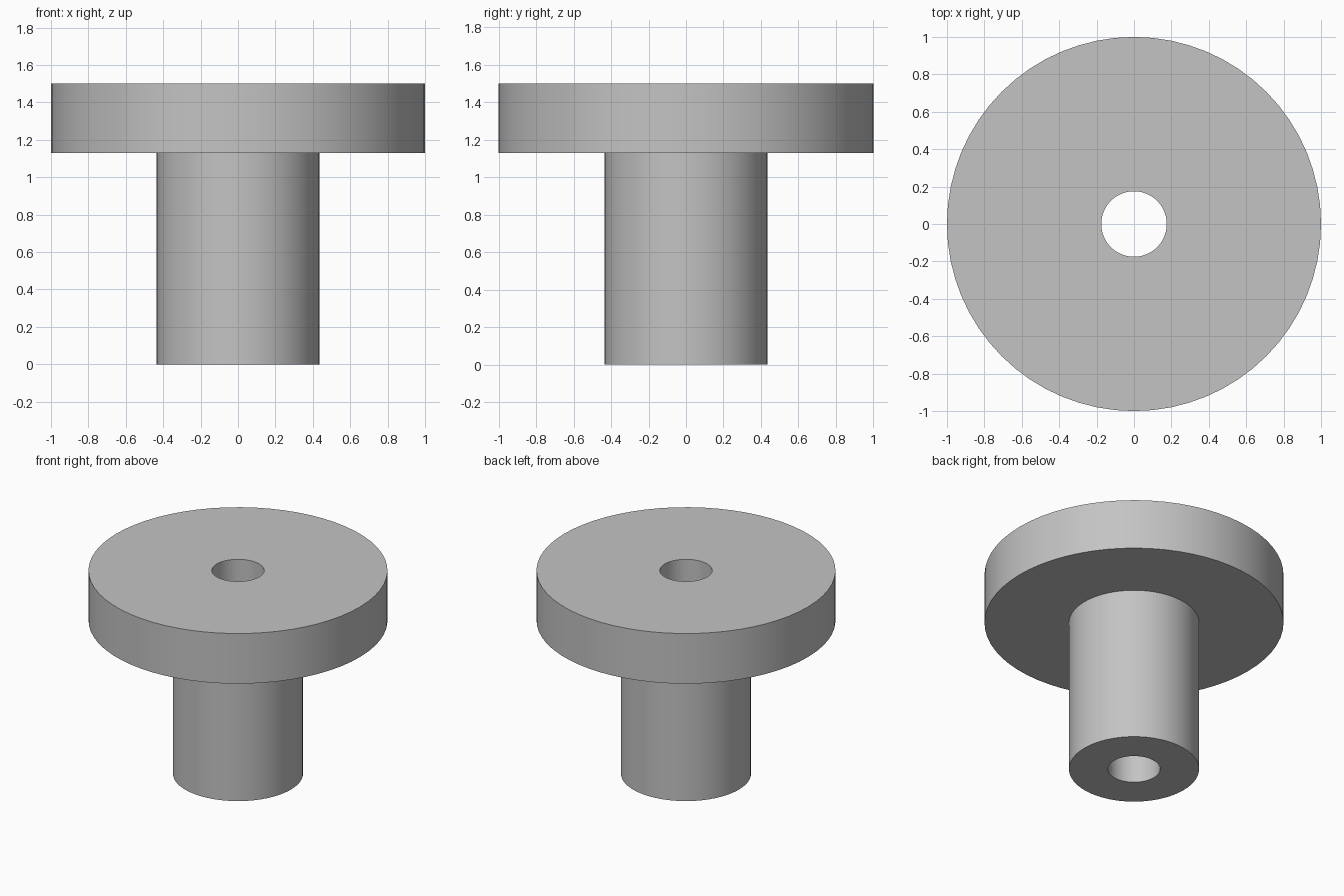
import bpy
import bmesh
from math import radians, tau
from mathutils import Matrix, Vector

SEGMENTS = 64
FLANGE_RADIUS, SHAFT_RADIUS, BORE_RADIUS = 1.0, 0.435, 0.175
FLANGE_BOTTOM, HEIGHT = 1.13, 1.5

cube = bpy.data.objects.get("Cube")
if cube:
    bpy.data.objects.remove(cube, do_unlink=True)

# Plain grey metal
grey = bpy.data.materials.new("grey metal")
grey.use_nodes = True
colour = (0.55, 0.55, 0.55, 1)
grey.diffuse_color = colour
grey.node_tree.nodes["Principled BSDF"].inputs["Base Color"].default_value = colour


def lathe(name, profile, material):
    """Turn a closed (radius, height) profile around the z axis."""
    bm = bmesh.new()
    rings = []
    for i in range(SEGMENTS):
        turn = Matrix.Rotation(tau * i / SEGMENTS, 3, "Z")
        rings.append([bm.verts.new(turn @ Vector((r, 0, z))) for r, z in profile])
    n = len(profile)
    for i, ring in enumerate(rings):
        after = rings[(i + 1) % SEGMENTS]
        for j in range(n):
            k = (j + 1) % n
            bm.faces.new((ring[j], after[j], after[k], ring[k]))
    bmesh.ops.recalc_face_normals(bm, faces=bm.faces)
    mesh = bpy.data.meshes.new(name)
    bm.to_mesh(mesh)
    bm.free()
    mesh.materials.append(material)
    obj = bpy.data.objects.new(name, mesh)
    bpy.context.collection.objects.link(obj)
    bpy.ops.object.select_all(action="DESELECT")
    obj.select_set(True)
    bpy.context.view_layer.objects.active = obj
    bpy.ops.object.shade_smooth_by_angle(angle=radians(30))
    return obj


# Flanged bushing: shaft, wide flange and a straight through bore
lathe("flanged_bushing", [
    (BORE_RADIUS, 0),
    (SHAFT_RADIUS, 0),
    (SHAFT_RADIUS, FLANGE_BOTTOM),
    (FLANGE_RADIUS, FLANGE_BOTTOM),
    (FLANGE_RADIUS, HEIGHT),
    (BORE_RADIUS, HEIGHT),
], grey)
